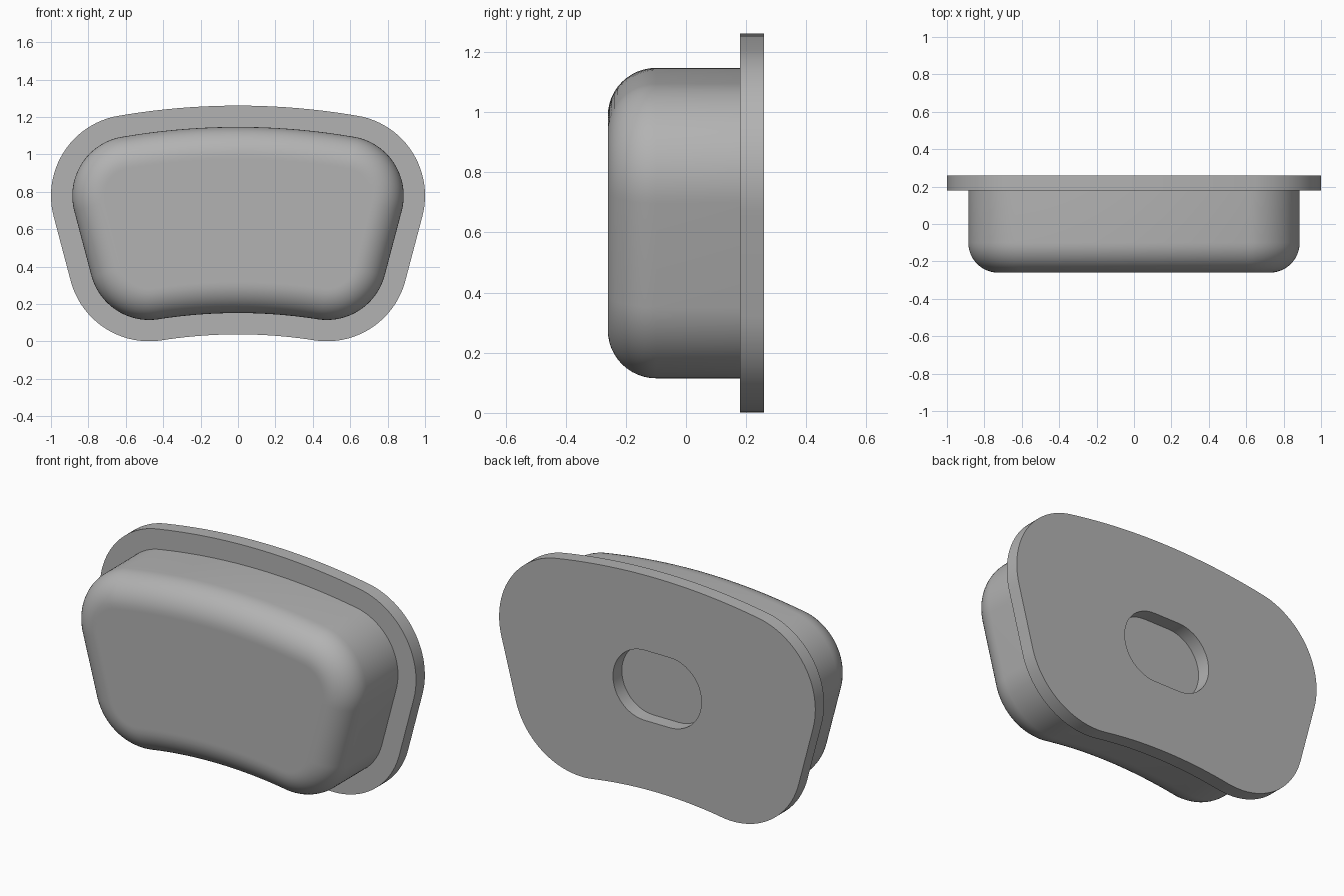
import bpy, bmesh
from math import sin, cos, pi, asin, radians

if "Cube" in bpy.data.objects:
    bpy.data.objects.remove(bpy.data.objects["Cube"])

# One plain grey for the whole piece
grey = bpy.data.materials.new("plain grey")
grey.use_nodes = True
colour = (0.45, 0.45, 0.45, 1)
grey.diffuse_color = colour
grey.node_tree.nodes["Principled BSDF"].inputs["Base Color"].default_value = colour

FRONT, STEP, BACK = -0.26, 0.18, 0.26
FILLET, RIM = 0.16, 0.114
CORNER, TOP_R, LOW_R = 0.32, 3.65, 2.75
UP_X, UP_Z = 0.566, 0.779      # upper corner centre
LOW_X, LOW_Z = 0.475, 0.435    # lower corner centre


def arc(cx, cz, r, a0, a1, n):
    return [(cx + r * cos(a0 + (a1 - a0) * i / n), cz + r * sin(a0 + (a1 - a0) * i / n))
            for i in range(n + 1)]


def outline(d):
    """Closed outline of arcs, grown outwards by d."""
    t = asin(UP_X / (TOP_R - CORNER))
    b = asin(LOW_X / (LOW_R + CORNER))
    side = -radians(15)
    half = arc(0, 1.147 - TOP_R, TOP_R + d, pi / 2, pi / 2 - t, 10)
    half += arc(UP_X, UP_Z, CORNER + d, pi / 2 - t, side, 24)[1:]
    half += arc(LOW_X, LOW_Z, CORNER + d, side, -pi / 2 - b, 24)
    half += arc(0, 0.152 - LOW_R, LOW_R - d, pi / 2 - b, pi / 2, 10)[1:]
    return half + [(-x, z) for x, z in half[-2:0:-1]]


def ring(bm, points, y):
    return [bm.verts.new((x, y, z)) for x, z in points]


def bridge(bm, a, b):
    for i in range(len(a)):
        bm.faces.new((a[i - 1], a[i], b[i], b[i - 1]))


def finish(bm, name):
    bmesh.ops.recalc_face_normals(bm, faces=bm.faces)
    mesh = bpy.data.meshes.new(name)
    bm.to_mesh(mesh)
    bm.free()
    mesh.materials.append(grey)
    obj = bpy.data.objects.new(name, mesh)
    bpy.context.collection.objects.link(obj)
    bpy.ops.object.select_all(action="DESELECT")
    obj.select_set(True)
    bpy.context.view_layer.objects.active = obj
    bpy.ops.object.shade_smooth_by_angle(angle=radians(30))


# Body: straight wall, rounded front edge, flat front
bm = bmesh.new()
rings = [ring(bm, outline(0), STEP)]
for i in range(13):
    a = pi / 2 * i / 12
    rings.append(ring(bm, outline(FILLET * (cos(a) - 1)), FRONT + FILLET * (1 - sin(a))))
rings.append(ring(bm, outline(-FILLET - 0.01), FRONT))
for a, b in zip(rings, rings[1:]):
    bridge(bm, a, b)
bm.faces.new(rings[0])
bm.faces.new(rings[-1])
finish(bm, "body")

# Flange: flat plate with a rounded slot, closed in front by the body
bm = bmesh.new()
slot_r, slot_x, slot_z = 0.2, 0.08, 0.63
slot = arc(slot_x, slot_z, slot_r, pi / 2, -pi / 2, 24)
slot += arc(-slot_x, slot_z, slot_r, -pi / 2, -3 * pi / 2, 24)
edges = []
for points in (outline(RIM), slot):
    front, back = ring(bm, points, STEP), ring(bm, points, BACK)
    bridge(bm, front, back)
    for loop in (front, back):
        edges.append([bm.edges.get((loop[i - 1], loop[i])) for i in range(len(loop))])
for side in (0, 1):
    bmesh.ops.triangle_fill(bm, use_beauty=True, edges=edges[side] + edges[side + 2])
finish(bm, "flange")
